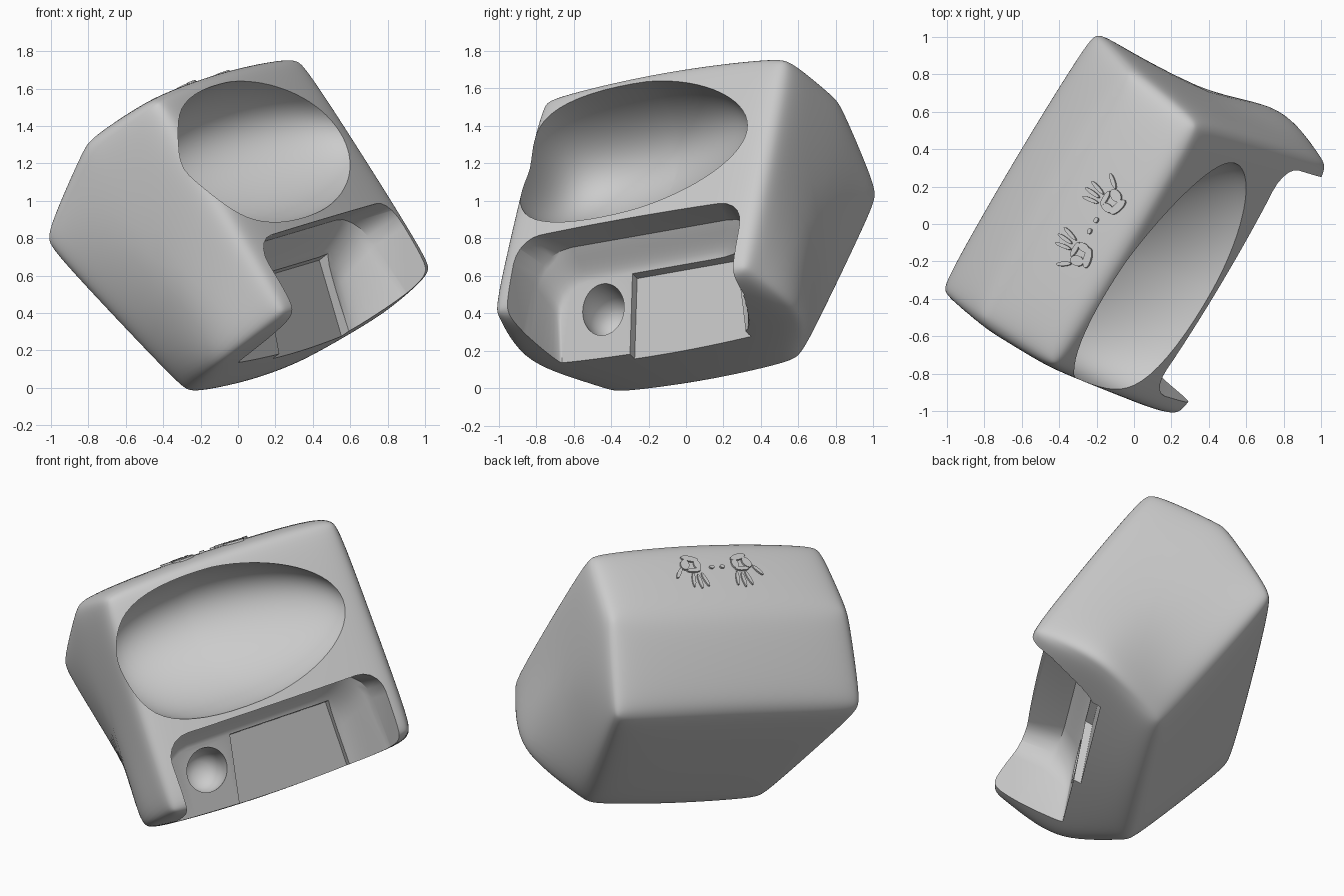
import bpy, bmesh, math
from mathutils import Matrix, Vector

if "Cube" in bpy.data.objects:
    bpy.data.objects.remove(bpy.data.objects["Cube"])

# Tilted frame: u runs along the body, v up the carved face, n out of it
u = Vector((0.505, 0.85, 0.15)).normalized()
n = Vector((0.69, -0.49, 0.53))
n = (n - u * n.dot(u)).normalized()
v = n.cross(u)
FRAME = Matrix((u, v, n)).transposed().to_4x4()

grey = bpy.data.materials.new("plain_grey")
grey.use_nodes = True
COLOUR = (0.6, 0.6, 0.6, 1)
grey.diffuse_color = COLOUR
grey.node_tree.nodes["Principled BSDF"].inputs["Base Color"].default_value = COLOUR


def make(name, bm):
    bmesh.ops.recalc_face_normals(bm, faces=bm.faces)
    mesh = bpy.data.meshes.new(name)
    bm.to_mesh(mesh)
    bm.free()
    ob = bpy.data.objects.new(name, mesh)
    bpy.context.collection.objects.link(ob)
    mesh.materials.append(grey)
    ob.matrix_world = FRAME
    return ob


def loft(name, rings):
    """Skin a stack of equal rings and cap both ends."""
    bm = bmesh.new()
    loops = [[bm.verts.new(p) for p in r] for r in rings]
    k = len(rings[0])
    for a, b in zip(loops, loops[1:]):
        for i in range(k):
            bm.faces.new((a[i], a[(i + 1) % k], b[(i + 1) % k], b[i]))
    bm.faces.new(loops[0])
    bm.faces.new(loops[-1])
    return make(name, bm)


def bake(ob):
    deps = bpy.context.evaluated_depsgraph_get()
    mesh = bpy.data.meshes.new_from_object(ob.evaluated_get(deps))
    ob.modifiers.clear()
    ob.data = mesh


def cut(ob, cutter):
    mod = ob.modifiers.new("cut", 'BOOLEAN')
    mod.operation, mod.solver, mod.object = 'DIFFERENCE', 'EXACT', cutter
    bake(ob)
    bpy.data.objects.remove(cutter)


def smooth(ob):
    bpy.ops.object.select_all(action='DESELECT')
    ob.select_set(True)
    bpy.context.view_layer.objects.active = ob
    bpy.ops.object.shade_smooth_by_angle(angle=math.radians(32))


# Body: six-sided prism (left u, right u, v, n), bulged in the middle, softened
corners = [(-0.68, 0.93, 1.43, 0.94), (-0.69, 0.96, 1.47, 0.38),
           (-0.78, 0.99, 1.16, -0.165), (-0.48, 0.70, 0.015, -0.05),
           (-0.73, 0.96, 0.005, 0.45), (-0.745, 0.94, -0.015, 0.94)]
middle = [(0.12, c[2] + 0.03 * (1 if c[2] > 1 else -1), c[3] + (0.03 if c[3] > 0.9 else 0))
          for c in corners]
body = loft("body", [[(c[0], c[2], c[3]) for c in corners], middle,
                     [(c[1], c[2], c[3]) for c in corners]])
bev = body.modifiers.new("bevel", 'BEVEL')
bev.width, bev.segments = 0.13, 2
bev.limit_method, bev.angle_limit = 'ANGLE', math.radians(25)
sub = body.modifiers.new("soften", 'SUBSURF')
sub.levels = sub.render_levels = 3
bake(body)


# Bowl: blunt egg sunk into the upper half of the carved face, leaning up and
# to the left as it deepens
def egg(x, y, z):
    long = x * (1.35 - 0.35 * x * x) if x < 0 else x
    drop = 0.02 * x if x > 0 else 0
    depth = 0.53 - 0.2 * x + 0.08 * y
    return (0.045 + 0.715 * long + 0.08 * z,
            0.93 - drop + 0.425 * (1 - 0.14 * x) * y - 0.12 * z, 0.95 + depth * z)


bowl = bmesh.new()
bmesh.ops.create_uvsphere(bowl, u_segments=64, v_segments=40, radius=1)
for vert in bowl.verts:
    vert.co = egg(*vert.co)
cut(body, make("bowl_cutter", bowl))


# Recess: open at the bottom, undercut step, then swept down to a sloped floor
def floor(v0):
    return 0.415 + 0.41 * (v0 - 0.03)


def outline(left, right, top, radius, height, slope):
    """Arch with rounded upper corners, lying on a partly sloped plane."""
    arc = [(math.cos(i * math.pi / 10), math.sin(i * math.pi / 10)) for i in range(6)]
    pts = [(right, -0.3)]
    pts += [(right - radius + radius * c, top - radius + radius * s) for c, s in arc]
    pts += [(left + radius - radius * c, top - radius + radius * s) for c, s in reversed(arc)]
    pts += [(left, -0.3)]
    return [(a, b, height + slope * (floor(b) - floor(0.2))) for a, b in pts]


recess = [outline(-0.6, 0.83, 0.4, 0.13, 1.25, 0), outline(-0.6, 0.82, 0.465, 0.15, 0.93, 0),
          outline(-0.59, 0.79, 0.51, 0.2, 0.725, 0)]
base = floor(0.2)
for i in range(1, 9):
    t = i / 8
    c = math.sin(t * math.pi / 2)
    recess.append(outline(-0.59 + 0.05 * t, 0.79 - 0.2 * t, 0.51 - 0.12 * t, 0.2 - 0.02 * t,
                          0.725 + (base - 0.725) * c, c))
cut(body, loft("recess_cutter", recess))

# Sunken panel and round socket in the recess floor
panel = [[(a, b, floor(b) + h) for a, b in ((-0.14, -0.3), (0.65, -0.3), (0.57, 0.39), (-0.08, 0.39))]
         for h in (-0.05, 0.12)]
cut(body, loft("panel_cutter", panel))
ring = [(math.cos(i * math.tau / 48), math.sin(i * math.tau / 48)) for i in range(48)]
socket = [[(-0.27 + r * a, 0.235 + r * b, h) for a, b in ring]
          for r, h in ((0.03, 0.29), (0.08, 0.31), (0.115, 0.35), (0.13, 0.41), (0.13, 0.75))]
cut(body, loft("socket_cutter", socket))
smooth(body)

# Handprints: thin raised blobs that follow the top face, mirrored in pairs
prints = bmesh.new()


def blob(cu, cn, ru, rn, turn=0):
    rows = []
    for lift in (-0.02, 0.012):
        row = []
        for i in range(14):
            a = i * math.tau / 14
            x, y = ru * math.cos(a), rn * math.sin(a)
            pu = cu + x * math.cos(turn) - y * math.sin(turn)
            pn = cn + x * math.sin(turn) + y * math.cos(turn)
            at = body.ray_cast((pu, 3, pn), (0, -1, 0))[1]
            row.append(prints.verts.new((pu, at.y + lift, pn)))
        rows.append(row)
    for i in range(14):
        j = (i + 1) % 14
        prints.faces.new((rows[0][i], rows[0][j], rows[1][j], rows[1][i]))
    prints.faces.new(rows[1])
    prints.faces.new(rows[0])


for side in (-1, 1):
    mid = 0.125 + side * 0.16
    # heel and pads of the palm
    blob(mid, 0.785, 0.055, 0.022, side * 0.3)
    blob(mid + side * 0.045, 0.74, 0.028, 0.04, side * 0.3)
    blob(mid - side * 0.035, 0.735, 0.022, 0.038)
    blob(mid, 0.695, 0.045, 0.015)
    # three fingers and the thumb
    for k in (-1, 0, 1):
        blob(mid + side * (0.038 * k - 0.015), 0.61 + 0.012 * abs(k), 0.011, 0.052, side * 0.2 * k)
    blob(mid + side * 0.1, 0.68, 0.012, 0.045, side * 0.6)
    # stray drop
    blob(0.125 + side * 0.035, 0.715, 0.016, 0.012)
smooth(make("handprints", prints))
